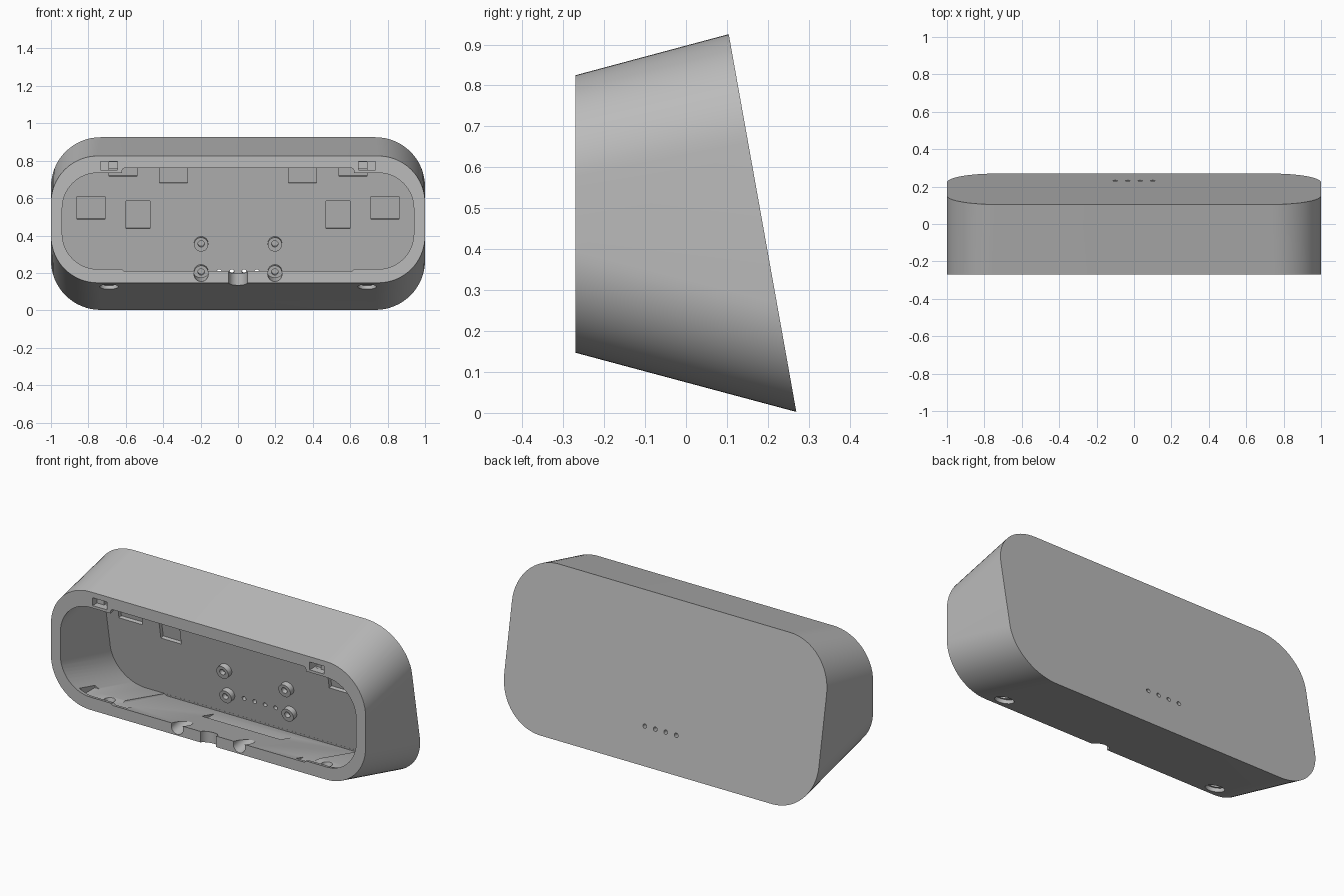
import bpy, bmesh, math
from mathutils import Matrix, Vector

cube = bpy.data.objects.get("Cube")
if cube:
    bpy.data.objects.remove(cube, do_unlink=True)

FRONT, BACK = -0.27, 0.27
DRAFT = math.tan(math.radians(15))   # top and bottom flare
LEAN = 0.179                         # back wall lean
TILT = math.atan(LEAN)

grey = bpy.data.materials.new("light_grey")
grey.use_nodes = True
grey.diffuse_color = (0.5, 0.5, 0.5, 1)
grey.node_tree.nodes["Principled BSDF"].inputs["Base Color"].default_value = (0.5, 0.5, 0.5, 1)


def finish(name, bm):
    bmesh.ops.recalc_face_normals(bm, faces=bm.faces)
    mesh = bpy.data.meshes.new(name)
    bm.to_mesh(mesh)
    bm.free()
    mesh.materials.append(grey)
    obj = bpy.data.objects.new(name, mesh)
    bpy.context.collection.objects.link(obj)
    return obj


def wall_y(z, inset=0.0):
    return BACK - inset - LEAN * z


def outline(half, low, high, radius, steps=16):
    points = []
    for quarter in range(4):
        sx = 1 if quarter in (0, 3) else -1
        cz = high - radius if quarter < 2 else low + radius
        for i in range(steps + 1):
            a = math.pi / 2 * (quarter + i / steps)
            points.append((sx * (half - radius) + radius * math.cos(a),
                           cz + radius * math.sin(a)))
    return points


def flared_body(name, half, low, high, radius, inset=0.0, overshoot=0.0):
    """Rounded section flaring back to the leaning rear wall."""
    run = BACK - inset - FRONT
    back_low = (low - DRAFT * run) / (1 - DRAFT * LEAN)
    back_high = (high + DRAFT * run) / (1 + DRAFT * LEAN)
    extra = DRAFT * overshoot
    bm = bmesh.new()
    front = [bm.verts.new((x, FRONT - overshoot, z))
             for x, z in outline(half, low + extra, high - extra, radius)]
    rear = [bm.verts.new((x, wall_y(z, inset), z))
            for x, z in outline(half, back_low, back_high, radius * 1.06)]
    n = len(front)
    for i in range(n):
        j = (i + 1) % n
        bm.faces.new((front[i], front[j], rear[j], rear[i]))
    bm.faces.new(front)
    bm.faces.new(rear)
    return finish(name, bm)


def box(name, center, size, tilt=0.0):
    bm = bmesh.new()
    place = Matrix.Translation(Vector(center)) @ Matrix.Rotation(tilt, 4, 'X')
    bmesh.ops.create_cube(bm, size=1, matrix=place @ Matrix.Diagonal((*size, 1)))
    return finish(name, bm)


def rod(name, center, radius, length, tilt=0.0):
    bm = bmesh.new()
    place = Matrix.Translation(Vector(center)) @ Matrix.Rotation(tilt, 4, 'X')
    bmesh.ops.create_cone(bm, cap_ends=True, segments=32, radius1=radius,
                          radius2=radius, depth=length, matrix=place)
    return finish(name, bm)


def cut(target, cutter):
    mod = target.modifiers.new("cut", 'BOOLEAN')
    mod.operation, mod.solver, mod.object = 'DIFFERENCE', 'EXACT', cutter
    bpy.context.view_layer.update()
    graph = bpy.context.evaluated_depsgraph_get()
    mesh = bpy.data.meshes.new_from_object(target.evaluated_get(graph))
    target.modifiers.clear()
    target.data = mesh
    bpy.data.objects.remove(cutter, do_unlink=True)


def smooth(obj):
    bpy.ops.object.select_all(action='DESELECT')
    obj.select_set(True)
    bpy.context.view_layer.objects.active = obj
    bpy.ops.object.shade_smooth_by_angle(angle=math.radians(25))


# Outer shell, hollowed from the front
WALL = 0.035
shell = flared_body("shell", 1.0, 0.147, 0.825, 0.25)
cut(shell, flared_body("cavity", 0.94, 0.22, 0.735, 0.19, WALL, 0.02))
cut(shell, flared_body("centre_relief", 0.62, 0.21, 0.76, 0.015, WALL + 0.001, 0.03))

# Cable notch and flat floor pocket
cut(shell, rod("cable_notch", (0, FRONT, 0.15), 0.05, 0.3))
cut(shell, box("floor_pocket", (0, 0.1, 0.15), (0.5, 0.14, 0.1)))

# Speaker-style row of pin holes through the rear wall
AXIS = TILT + math.pi / 2
for x in (-0.1, -0.033, 0.033, 0.1):
    cut(shell, rod("pin_hole", (x, wall_y(0.213), 0.213), 0.012, 0.15, AXIS))

for side in (-1, 1):
    # Shallow pockets in the rear wall: x, z, width, height
    for x, z, w, h in ((0.785, 0.548, 0.15, 0.125), (0.535, 0.51, 0.13, 0.15),
                       (0.345, 0.73, 0.15, 0.1), (0.615, 0.755, 0.15, 0.08)):
        cut(shell, box("wall_pocket", (side * x, wall_y(z, WALL), z), (w, 0.044, h), TILT))
    # Latch slots in the front rim
    cut(shell, box("latch_slot", (side * 0.69, FRONT, 0.772), (0.09, 0.08, 0.045)))
    cut(shell, box("latch_depth", (side * 0.667, FRONT, 0.772), (0.045, 0.16, 0.044)))
    # Screw pads and countersunk holes in the floor
    cut(shell, box("screw_pad", (side * 0.69, -0.17, 0.235), (0.3, 0.14, 0.1)))
    lean = -math.radians(15)
    cut(shell, rod("screw_hole", (side * 0.69, -0.19, 0.15), 0.03, 0.2, lean))
    cut(shell, rod("countersink", (side * 0.69, -0.19, 0.126), 0.05, 0.04, lean))
    # Driver grooves in the lower lip
    cut(shell, rod("driver_groove", (side * 0.197, -0.2, 0.205), 0.038, 0.3, AXIS))
smooth(shell)

# Hollow screw bosses on the rear wall
for side, label in ((-1, "right"), (1, "left")):
    for z, level in ((0.355, "upper"), (0.205, "lower")):
        center = (side * 0.197, wall_y(z, WALL + 0.012), z)
        boss = rod(f"{level}_{label}_boss", center, 0.038, 0.04, AXIS)
        tip = (center[0], center[1] - 0.02, z)
        cut(boss, rod("boss_bore", tip, 0.017, 0.05, AXIS))
        smooth(boss)
